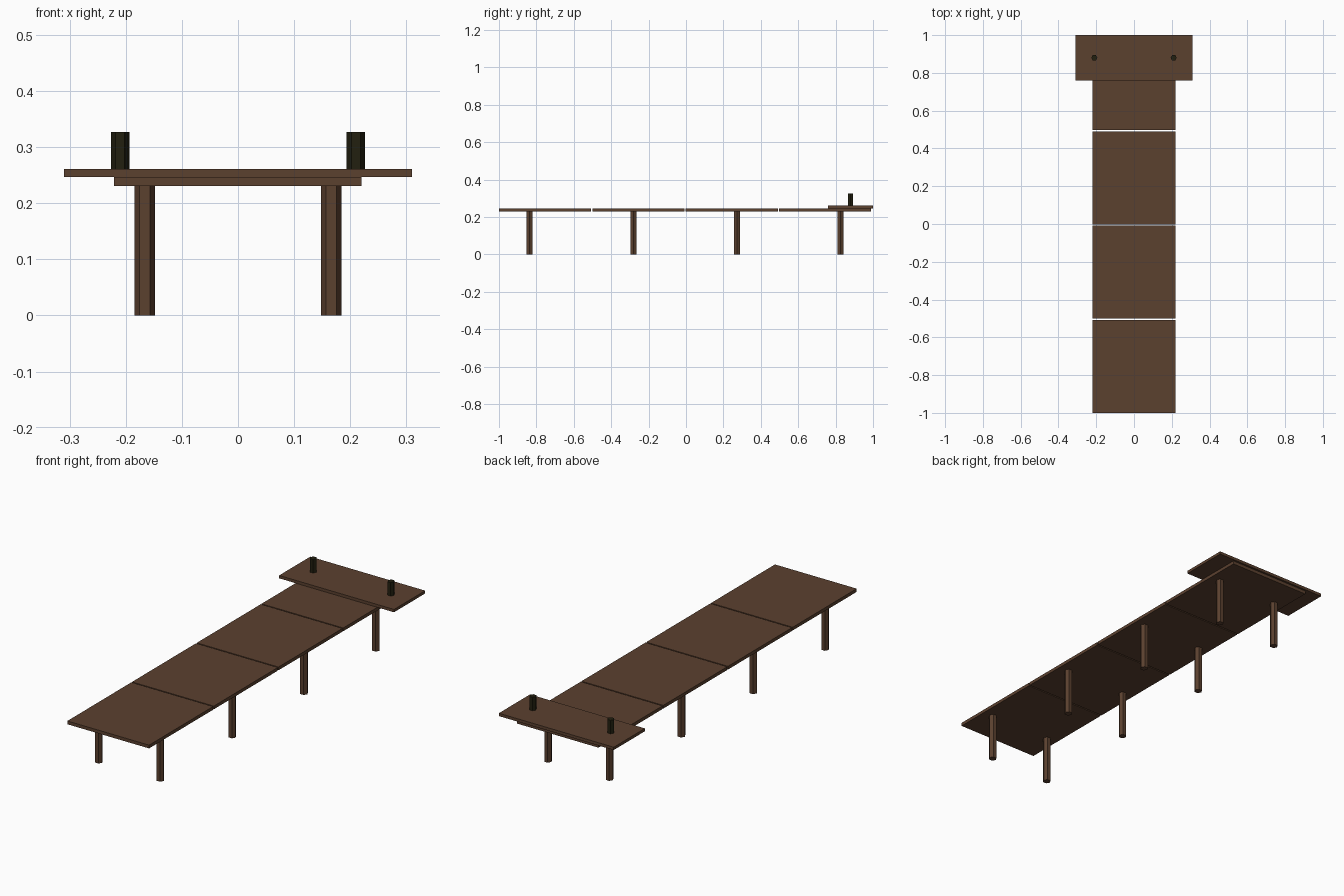
import bpy

cube = bpy.data.objects.get("Cube")
if cube:
    bpy.data.objects.remove(cube, do_unlink=True)


def make_material(name, rgb):
    mat = bpy.data.materials.new(name)
    mat.use_nodes = True
    mat.diffuse_color = (*rgb, 1)
    mat.node_tree.nodes["Principled BSDF"].inputs["Base Color"].default_value = (*rgb, 1)
    return mat


wood = make_material("brown wood", (0.105, 0.052, 0.028))
dark = make_material("dark post", (0.016, 0.014, 0.005))


def finish(name, mat):
    obj = bpy.context.object
    obj.name = name
    obj.data.materials.append(mat)
    return obj


def box(name, x, y, z, mat):
    """Box from (low, high) ranges on each axis."""
    centre = [(a + b) / 2 for a, b in (x, y, z)]
    bpy.ops.mesh.primitive_cube_add(size=1, location=centre)
    obj = finish(name, mat)
    obj.scale = [b - a for a, b in (x, y, z)]
    bpy.ops.object.transform_apply(location=False, rotation=False, scale=True)
    return obj


def hex_post(name, x, y, z, radius, mat):
    """Six-sided post with corners pointing along x."""
    bpy.ops.mesh.primitive_cylinder_add(vertices=6, radius=radius, depth=z[1] - z[0],
                                        location=(x, y, sum(z) / 2))
    obj = finish(name, mat)
    obj.rotation_euler.z = 0.5235988
    bpy.ops.object.transform_apply(location=False, rotation=True, scale=False)
    return obj


DECK_LOW, DECK_TOP, HEAD_TOP = 0.231, 0.247, 0.261

# Walkway panels with narrow gaps
for i in range(4):
    start = -1 + i * 0.499
    box(f"deck_panel_{i + 1}", (-0.221, 0.22), (start, start + 0.493), (DECK_LOW, DECK_TOP), wood)

# Wide platform at the far end
box("end_platform", (-0.31, 0.31), (0.76, 1), (DECK_TOP, HEAD_TOP), wood)

for side, sign in (("left", 1), ("right", -1)):
    # Support legs
    for i in range(4):
        hex_post(f"leg_{side}_{i + 1}", sign * 0.166, -0.836 + i * 0.554, (0, DECK_LOW), 0.0185, wood)
    # Mooring posts
    hex_post(f"mooring_post_{side}", sign * 0.21, 0.88, (HEAD_TOP, 0.327), 0.0163, dark)
